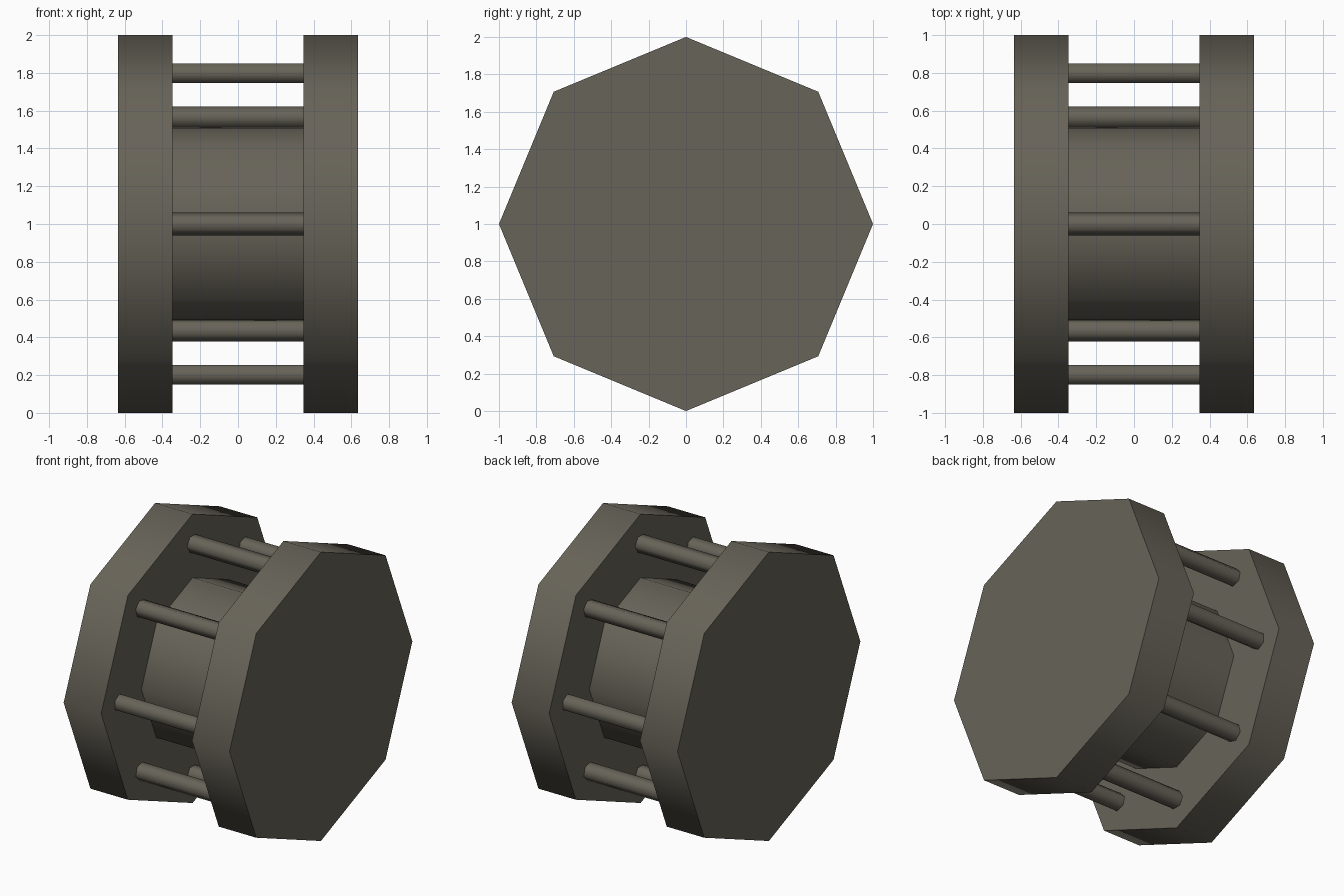
import bpy, math

if "Cube" in bpy.data.objects:
    bpy.data.objects.remove(bpy.data.objects["Cube"])

HALF, INNER, CZ = 0.635, 0.348, 1.0

metal = bpy.data.materials.new("dark warm grey")
metal.diffuse_color = (0.136, 0.125, 0.098, 1)
metal.use_nodes = True
metal.node_tree.nodes["Principled BSDF"].inputs["Base Color"].default_value = metal.diffuse_color


def prism(name, sides, radius, x0, x1, y=0.0, z=CZ, turn=0.0):
    """Prism along x; first corner points up (+z) before turning about x."""
    ring = [(radius * math.sin(turn + 2 * math.pi * k / sides),
             radius * math.cos(turn + 2 * math.pi * k / sides)) for k in range(sides)]
    verts = [(x, a, b) for x in (x0, x1) for a, b in ring]
    faces = [tuple(range(sides)), tuple(reversed(range(sides, 2 * sides)))]
    for k in range(sides):
        n = (k + 1) % sides
        faces.append((k, k + sides, n + sides, n))
    mesh = bpy.data.meshes.new(name)
    mesh.from_pydata(verts, [], faces)
    mesh.materials.append(metal)
    ob = bpy.data.objects.new(name, mesh)
    ob.location = (0, y, z)
    bpy.context.collection.objects.link(ob)
    # Rounded shading around the sides, sharp end caps
    bpy.ops.object.select_all(action='DESELECT')
    ob.select_set(True)
    bpy.context.view_layer.objects.active = ob
    bpy.ops.object.mode_set(mode='EDIT')
    bpy.ops.mesh.select_all(action='SELECT')
    bpy.ops.mesh.normals_make_consistent(inside=False)
    bpy.ops.object.mode_set(mode='OBJECT')
    bpy.ops.object.shade_smooth_by_angle(angle=math.radians(65))
    return ob


# Two octagonal end plates
prism("left_plate", 8, 1.0, -HALF, -INNER)
prism("right_plate", 8, 1.0, INNER, HALF)

# Octagonal core
prism("core", 8, 0.56, -INNER, INNER)

# Ring of eight hexagonal rods, each with a flat side facing outward
for i in range(8):
    a = i * math.pi / 4
    prism(f"rod_{i + 1}", 6, 0.06, -INNER, INNER,
          0.798 * math.sin(a), CZ + 0.798 * math.cos(a), a + math.pi / 6)
